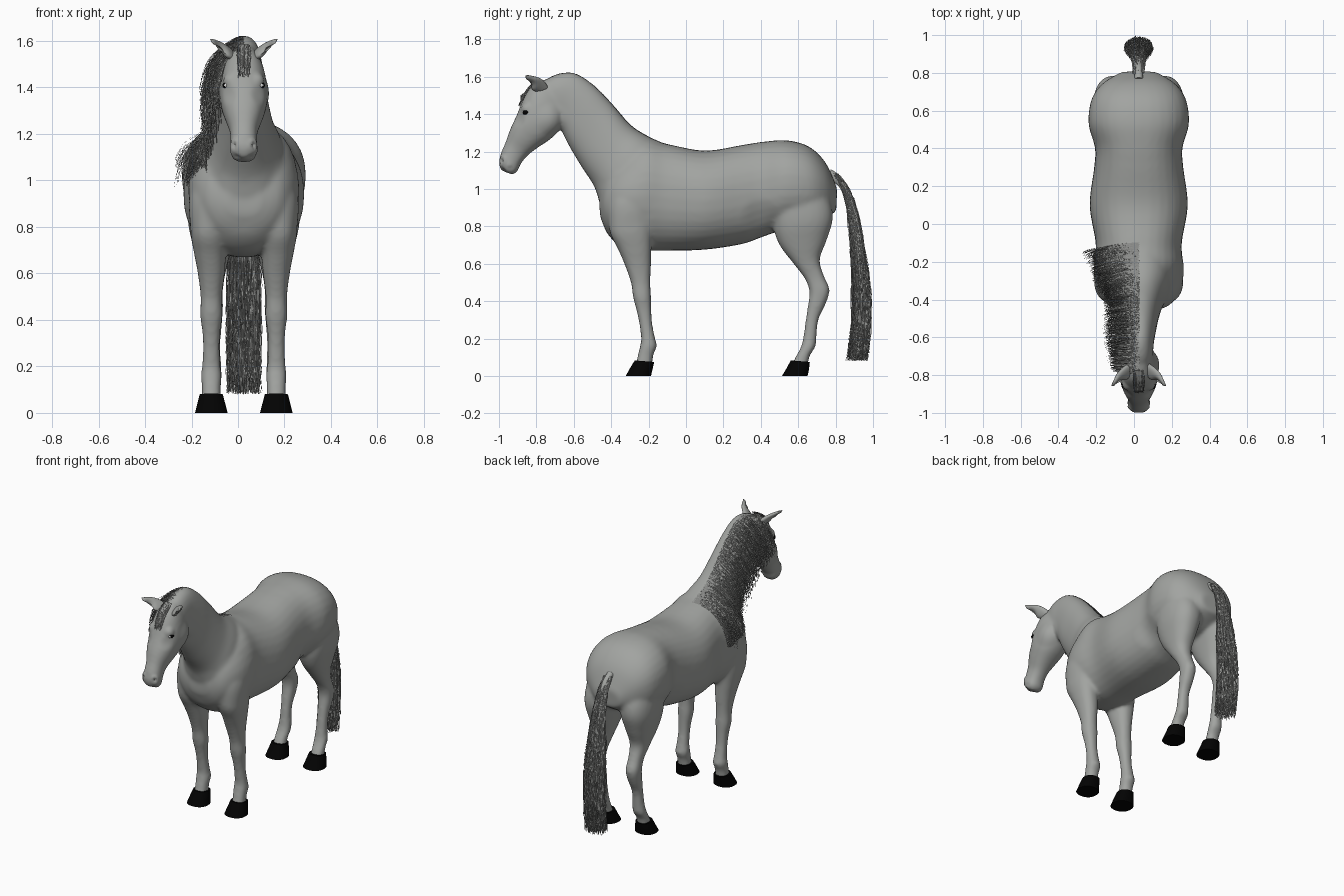
import bpy, bmesh, math, random
from mathutils import Vector
from mathutils.bvhtree import BVHTree

random.seed(4)
MID = 0.025  # the body's plane of symmetry
if "Cube" in bpy.data.objects:
    bpy.data.objects.remove(bpy.data.objects["Cube"])


def material(name, colour, roughness):
    mat = bpy.data.materials.new(name)
    mat.use_nodes = True
    mat.diffuse_color = (*colour, 1)
    shader = mat.node_tree.nodes["Principled BSDF"]
    shader.inputs["Base Color"].default_value = (*colour, 1)
    shader.inputs["Roughness"].default_value = roughness
    return mat


coat = material("grey coat", (.36, .37, .355), .6)
hair = material("grey hair", (.3, .305, .295), .8)
black = material("black hoof", (.0008, .0008, .0008), .6)
white = material("eye white", (.7, .7, .7), .5)


def spline(rows, t):
    """Smooth interpolation through rows of numbers, t from 0 to 1."""
    f = t * (len(rows) - 1)
    i = min(int(f), len(rows) - 2)
    u = f - i
    a, b, c, d = (rows[max(0, min(len(rows) - 1, i + k))] for k in (-1, 0, 1, 2))
    return [q + u / 2 * (r - p + u * (2 * p - 5 * q + 4 * r - s + u * (3 * (q - r) + s - p)))
            for p, q, r, s in zip(a, b, c, d)]


def loft(bm, rows, side=1, steps=5, sides=32):
    """Skin rows of (front y, front z, back y, back z, half width, x)."""
    count = (len(rows) - 1) * steps
    rings = []
    for k in range(count + 1):
        y0, z0, y1, z1, w, x = spline(rows, k / count)
        ring = []
        for j in range(sides):
            a = math.tau * j / sides
            c, s = (math.copysign(abs(v) ** .88, v) for v in (math.cos(a), math.sin(a)))
            ring.append(bm.verts.new((MID + side * x + w * s,
                                      (y0 + y1) / 2 + c * (y0 - y1) / 2,
                                      (z0 + z1) / 2 + c * (z0 - z1) / 2)))
        rings.append(ring)
    for p, q in zip(rings, rings[1:]):
        for j in range(sides):
            n = (j + 1) % sides
            bm.faces.new((p[j], p[n], q[n], q[j]))
    bm.faces.new(rings[0])
    bm.faces.new(rings[-1])


def finish(bm, name, mat, angle=None):
    mesh = bpy.data.meshes.new(name)
    bmesh.ops.recalc_face_normals(bm, faces=bm.faces)
    bm.to_mesh(mesh)
    bm.free()
    mesh.materials.append(mat)
    obj = bpy.data.objects.new(name, mesh)
    bpy.context.collection.objects.link(obj)
    if angle:
        smooth(obj, angle)
    return obj


def smooth(obj, angle):
    bpy.ops.object.select_all(action='DESELECT')
    obj.select_set(True)
    bpy.context.view_layer.objects.active = obj
    bpy.ops.object.shade_smooth_by_angle(angle=math.radians(angle))


def sculpt(mesh, x, y, z, radius, amount):
    """Swell or dent both sides of the surface around a point."""
    normals = [v.normal.copy() for v in mesh.vertices]
    for side in (1, -1):
        spot = Vector((MID + side * x, y, z))
        for v, n in zip(mesh.vertices, normals):
            d = (v.co - spot).length / radius
            if d < 1:
                v.co += n * amount * (1 - d * d) ** 2


# Cross-sections of the body parts
torso = [(-.455, .99, -.455, .85, .07, 0), (-.42, 1.1, -.42, .76, .16, 0),
         (-.33, 1.2, -.34, .69, .21, 0), (-.22, 1.26, -.22, .67, .234, 0),
         (-.1, 1.24, -.1, .67, .228, 0), (.1, 1.205, .1, .675, .26, 0),
         (.3, 1.235, .3, .705, .236, 0), (.41, 1.252, .4, .74, .232, 0),
         (.54, 1.26, .52, .78, .266, 0), (.66, 1.225, .66, .8, .25, 0),
         (.75, 1.135, .74, .84, .19, 0), (.808, 1.0, .803, .88, .09, 0)]
neck = [(-.1, 1.235, -.4, .78, .18, 0), (-.21, 1.285, -.455, .92, .17, 0),
        (-.3, 1.345, -.495, 1.02, .135, 0), (-.4, 1.46, -.56, 1.12, .108, 0),
        (-.5, 1.56, -.62, 1.22, .092, 0), (-.6, 1.62, -.66, 1.3, .08, 0),
        (-.7, 1.61, -.68, 1.36, .075, 0), (-.78, 1.56, -.72, 1.4, .06, 0)]
head = [(-.76, 1.585, -.63, 1.5, .05, 0), (-.83, 1.545, -.645, 1.4, .085, 0),
        (-.875, 1.47, -.665, 1.33, .1, 0), (-.905, 1.395, -.72, 1.27, .1, 0),
        (-.94, 1.32, -.8, 1.215, .08, 0), (-.965, 1.25, -.85, 1.175, .06, 0),
        (-.99, 1.19, -.885, 1.13, .058, 0), (-1, 1.14, -.9, 1.095, .06, 0),
        (-.99, 1.1, -.925, 1.075, .042, 0)]
foreleg = [(-.37, 1.05, -.2, 1.07, .05, .12), (-.405, .92, -.17, .95, .075, .145),
           (-.41, .78, -.18, .8, .08, .15),
           (-.365, .68, -.185, .68, .068, .145), (-.33, .6, -.187, .6, .058, .14),
           (-.295, .5, -.19, .5, .046, .14), (-.283, .42, -.187, .42, .048, .14),
           (-.265, .35, -.185, .35, .039, .14), (-.25, .28, -.18, .28, .036, .14),
           (-.24, .2, -.165, .2, .04, .14), (-.246, .16, -.155, .16, .045, .14),
           (-.258, .11, -.175, .11, .041, .14), (-.272, .05, -.18, .05, .042, .14)]
hind_leg = [(.44, 1.05, .69, 1.08, .1, .115), (.45, .92, .765, .95, .112, .125),
            (.465, .8, .785, .84, .107, .133), (.5, .7, .75, .72, .082, .135),
            (.575, .6, .715, .62, .058, .135), (.635, .52, .74, .53, .045, .135),
            (.66, .45, .768, .46, .046, .135), (.652, .38, .745, .38, .041, .135),
            (.64, .3, .708, .3, .035, .135), (.626, .2, .697, .2, .038, .135),
            (.612, .15, .692, .155, .043, .137), (.585, .1, .663, .11, .041, .14),
            (.562, .05, .65, .05, .042, .14)]

# Body: the parts fused into one smooth skin
bm = bmesh.new()
for part in (torso, neck, head):
    loft(bm, part)
for leg in (foreleg, hind_leg):
    for side in (1, -1):
        loft(bm, leg, side)
body = finish(bm, "body", coat)
remesh = body.modifiers.new("fuse", 'REMESH')
remesh.mode = 'VOXEL'
remesh.voxel_size = .0105
relax = body.modifiers.new("relax", 'SMOOTH')
relax.factor = .5
relax.iterations = 12
bpy.context.view_layer.update()
fused = bpy.data.meshes.new_from_object(body.evaluated_get(bpy.context.evaluated_depsgraph_get()))
body.modifiers.clear()
body.data = fused

# Muscle, cheek, brow, nostril and mouth shapes
for shape in ((.2, -.33, .95, .17, .014), (.09, -.45, .9, .14, .008),
              (.1, -.71, 1.37, .1, .014), (.07, -.862, 1.435, .04, .012),
              (.07, -.9, 1.37, .05, -.006), (.045, -.985, 1.155, .035, .012),
              (.05, -.992, 1.152, .024, -.024), (.03, -.975, 1.1, .025, -.008),
              (.04, -.94, 1.115, .025, -.008), (.2, .4, .85, .12, -.01)):
    sculpt(fused, *shape)
smooth(body, 80)
skin = BVHTree.FromPolygons([v.co for v in fused.vertices], [p.vertices for p in fused.polygons])

# Hooves, ears and eyes
fore_hoof = [(-.322, 0, -.187, 0, .07, .14), (-.3, .04, -.178, .04, .06, .14),
             (-.274, .083, -.17, .075, .05, .14)]
hind_hoof = [(.513, 0, .65, 0, .07, .14), (.537, .04, .658, .04, .06, .14),
             (.56, .083, .662, .075, .05, .14)]
ear = [(-.795, 1.515, -.735, 1.54, .022, .045), (-.825, 1.533, -.755, 1.572, .023, .072),
       (-.845, 1.56, -.785, 1.594, .019, .102), (-.856, 1.587, -.83, 1.606, .01, .128),
       (-.857, 1.605, -.852, 1.609, .002, .143)]
for side, word in ((1, "left"), (-1, "right")):
    for rows, name in ((fore_hoof, "fore_hoof"), (hind_hoof, "hind_hoof")):
        bm = bmesh.new()
        loft(bm, rows, side)
        finish(bm, f"{word}_{name}", black, 50)
    bm = bmesh.new()
    loft(bm, ear, side)
    flap = finish(bm, f"{word}_ear", coat, 60)
    sculpt(flap.data, .1, -.845, 1.56, .05, -.02)
    bm = bmesh.new()
    bmesh.ops.create_uvsphere(bm, u_segments=20, v_segments=12, radius=.016)
    bmesh.ops.scale(bm, verts=bm.verts, vec=(1, 1.25, .85))
    spot = skin.find_nearest(Vector((MID + side * .12, -.875, 1.405)))
    bmesh.ops.translate(bm, verts=bm.verts, vec=spot[0] - spot[1] * .009)
    eye = finish(bm, f"{word}_eye", black, 80)
    eye.data.materials.append(white)
    for face in eye.data.polygons:
        face.material_index = int(face.normal.y < -.8)

# Tail dock
bm = bmesh.new()
loft(bm, [(.75, 1.05, .775, 1.105, .024, 0), (.81, 1.02, .835, 1.06, .02, 0),
          (.85, .95, .88, .97, .015, 0), (.885, .84, .9, .84, .008, 0)])
finish(bm, "tail_dock", coat, 80)


def strand(bm, points, width):
    """A thin tapering ribbon of hair, turned at random."""
    a = random.uniform(0, math.pi)
    across = Vector((math.cos(a), math.sin(a), 0)) * width
    pairs = [(bm.verts.new(p - across * (1 - .5 * i / len(points))),
              bm.verts.new(p + across * (1 - .5 * i / len(points))))
             for i, p in enumerate(points)]
    for (a, b), (c, d) in zip(pairs, pairs[1:]):
        bm.faces.new((a, b, d, c))


def lay(point, lift):
    """Keep hair outside the skin."""
    near, normal, *_ = skin.find_nearest(point)
    return near + normal * lift if (point - near).dot(normal) < lift else point


# Mane: falls over the right side of the neck
bm = bmesh.new()
for k in range(3600):
    t = random.random()
    y, z = spline(neck, t)[:2]
    withers = max(0, 1 - 3.5 * t)
    poll = max(0, t - .7) / .3
    length = random.uniform(.17, .34) * (1 - .3 * poll - .25 * withers)
    spread = random.uniform(.08, .165) * (1 - .25 * poll) + .15 * withers * random.random()
    lift = random.uniform(.004, .016)
    root = MID + random.uniform(-.03, .004)
    points = []
    for i in range(9):
        u = i / 8
        p = Vector((root - spread * math.sin(u * 1.57), y - .05 * u * (1 - t),
                    z - .006 - length * u ** 1.3))
        points.append(lay(p, .001 + lift * u))
    strand(bm, points, .0014)
finish(bm, "mane", hair)

# Forelock
bm = bmesh.new()
for k in range(350):
    x = MID + random.uniform(-.024, .024)
    drop = random.uniform(.08, .14)
    lift = random.uniform(.003, .012)
    strand(bm, [lay(Vector((x, -.775 - .11 * u, 1.58 - drop * u)), lift)
                for u in (0, .2, .4, .6, .8, 1)], .0014)
finish(bm, "forelock", hair)

# Tail: rows of (y, z, half width, half depth)
bm = bmesh.new()
flow = [(.79, 1.085, .026, .016), (.853, 1, .034, .02), (.895, .85, .045, .028),
        (.92, .65, .068, .04), (.937, .45, .074, .052), (.935, .27, .074, .054),
        (.915, .08, .072, .058)]
for k in range(1800):
    a, r = random.uniform(0, math.tau), math.sqrt(random.random())
    start, end = random.uniform(0, .25), random.uniform(.9, 1)
    points = []
    for i in range(11):
        y, z, w, d = spline(flow, start + (end - start) * i / 10)
        points.append(Vector((MID + w * r * math.cos(a), y + d * r * math.sin(a), z))
                      + Vector((random.gauss(0, .003), random.gauss(0, .003), 0)))
    strand(bm, points, .0014)
finish(bm, "tail", hair)
